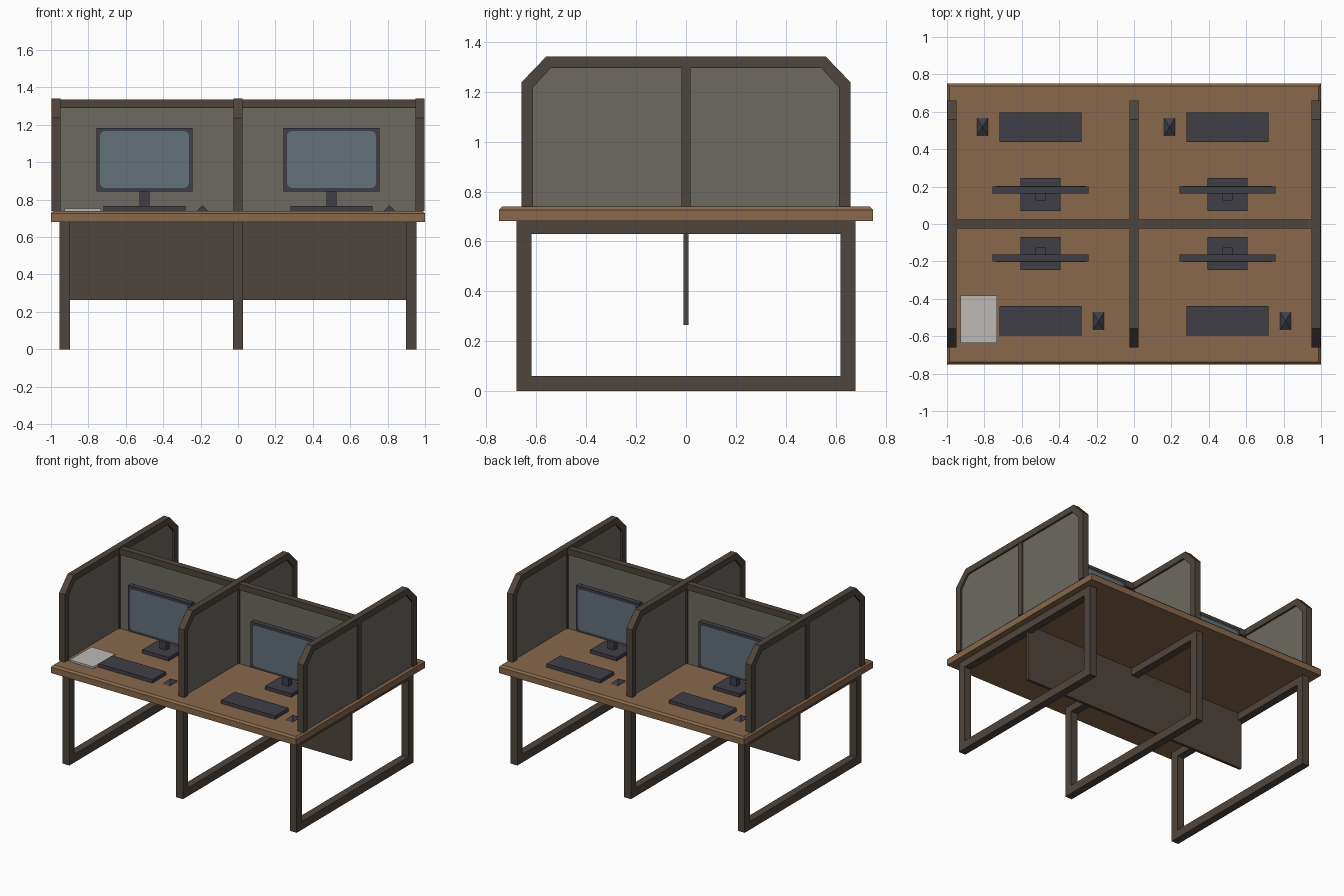
import bpy, bmesh, math
from mathutils import Matrix, Vector

if "Cube" in bpy.data.objects:
    bpy.data.objects.remove(bpy.data.objects["Cube"])


def material(name, rgb):
    lin = [((c / 255 + 0.055) / 1.055) ** 2.4 for c in rgb] + [1]
    m = bpy.data.materials.new(name)
    m.use_nodes = True
    m.diffuse_color = lin
    bsdf = m.node_tree.nodes["Principled BSDF"]
    bsdf.inputs["Base Color"].default_value = lin
    bsdf.inputs["Roughness"].default_value = 0.8
    return m


WOOD = material("desk wood", (137, 104, 76))
FRAME = material("dark brown frame", (79, 69, 61))
FABRIC = material("grey divider panel", (109, 105, 97))
PLASTIC = material("charcoal plastic", (64, 63, 71))
GLASS = material("blue grey screen", (98, 114, 122))
PAPER = material("white paper", (188, 185, 182))


def finish(name, bm, mat, matrix=None):
    bmesh.ops.recalc_face_normals(bm, faces=bm.faces)
    if matrix:
        bm.transform(matrix)
    me = bpy.data.meshes.new(name)
    bm.to_mesh(me)
    bm.free()
    me.materials.append(mat)
    ob = bpy.data.objects.new(name, me)
    bpy.context.collection.objects.link(ob)
    return ob


def box(name, x, y, z, mat, matrix=None):
    """Box between the given (low, high) limits."""
    bm = bmesh.new()
    bmesh.ops.create_cube(bm, size=1)
    for v in bm.verts:
        v.co = [(a + b) / 2 + c * (b - a) for (a, b), c in zip((x, y, z), v.co)]
    return finish(name, bm, mat, matrix)


def prism(name, points, depth, mat, matrix=None):
    """Extrude a closed outline of 3D points along a depth vector."""
    bm = bmesh.new()
    face = bm.faces.new([bm.verts.new(p) for p in points])
    new = bmesh.ops.extrude_face_region(bm, geom=[face], use_keep_orig=True)["geom"]
    verts = [v for v in new if isinstance(v, bmesh.types.BMVert)]
    bmesh.ops.translate(bm, verts=verts, vec=Vector(depth))
    return finish(name, bm, mat, matrix)


TOP = 0.74

# Desk top with a chamfered upper edge
bm = bmesh.new()
bmesh.ops.create_cube(bm, size=1)
for v in bm.verts:
    v.co = (v.co.x * 2, v.co.y * 1.5, 0.711 + v.co.z * 0.058)
upper = [e for e in bm.edges if all(v.co.z > 0.72 for v in e.verts)]
bmesh.ops.bevel(bm, geom=upper, offset=0.013, segments=1, affect='EDGES')
finish("desk_top", bm, WOOD)

# Leg frames: closed rectangular loops
for label, x in (("right", -0.927), ("middle", 0), ("left", 0.927)):
    span = (x - 0.028, x + 0.028)
    for side, s in (("front", -1), ("back", 1)):
        box(f"{label}_{side}_leg", span, sorted((s * 0.62, s * 0.68)), (0, 0.682), FRAME)
    box(f"{label}_foot_bar", span, (-0.62, 0.62), (0, 0.061), FRAME)
    box(f"{label}_top_bar", span, (-0.62, 0.62), (0.63, 0.682), FRAME)

# Hanging privacy panel below the desk
box("privacy_panel", (-0.927, 0.927), (-0.01, 0.01), (0.265, 0.682), FRAME)

# Side dividers: chamfered arch frame around a thin panel
half_outer = [(0.66, TOP), (0.66, 1.238), (0.56, 1.342)]
half_inner = [(0.614, TOP), (0.614, 1.217), (0.542, 1.296)]


def arch(half):
    return half + [(-y, z) for y, z in reversed(half)]


for label, x in (("right", -0.973), ("middle", 0), ("left", 0.973)):
    outline = arch(half_outer) + arch(half_inner)[::-1]
    prism(f"{label}_divider_frame", [(x - 0.024, y, z) for y, z in outline],
          (0.048, 0, 0), FRAME)
    prism(f"{label}_divider_panel", [(x - 0.01, y, z) for y, z in arch(half_inner)],
          (0.02, 0, 0), FABRIC)
    box(f"{label}_divider_post", (x - 0.02, x + 0.02), (-0.019, 0.019), (TOP, 1.296), FRAME)

# Long divider between the front and back desks
for label, s in (("right", -1), ("left", 1)):
    span = sorted((s * 0.024, s * 0.95))
    box(f"{label}_centre_panel", span, (-0.01, 0.01), (TOP, 1.29), FABRIC)
    box(f"{label}_centre_rail", span, (-0.023, 0.023), (1.29, 1.335), FRAME)


def rounded_rect(x, z0, z1, r, y):
    pts = []
    corners = [(x - r, z1 - r), (r - x, z1 - r), (r - x, z0 + r), (x - r, z0 + r)]
    for i, (cx, cz) in enumerate(corners):
        for k in range(4):
            a = math.radians(i * 90 + k * 30)
            pts.append((cx + r * math.cos(a), y, cz + r * math.sin(a)))
    return pts


# One workstation, facing -y, placed by a matrix
def workstation(label, m):
    box(f"{label}_monitor_body", (-0.257, 0.257), (-0.2, -0.162), (0.845, 1.184), PLASTIC, m)
    prism(f"{label}_monitor_screen", rounded_rect(0.238, 0.863, 1.166, 0.025, -0.2),
          (0, -0.002, 0), GLASS, m)
    box(f"{label}_monitor_neck", (-0.027, 0.027), (-0.162, -0.125), (0.765, 0.95), PLASTIC, m)
    box(f"{label}_monitor_base", (-0.108, 0.108), (-0.247, -0.07), (TOP, 0.766), PLASTIC, m)
    box(f"{label}_keyboard", (-0.22, 0.22), (-0.595, -0.438), (TOP, 0.766), PLASTIC, m)
    # Mouse: low four-sided pyramid
    bm = bmesh.new()
    base = [bm.verts.new((0.31 + sx * 0.03, -0.519 + sy * 0.049, TOP))
            for sx, sy in ((-1, -1), (1, -1), (1, 1), (-1, 1))]
    tip = bm.verts.new((0.31, -0.519, 0.769))
    bm.faces.new(base)
    for i in range(4):
        bm.faces.new((base[i], base[(i + 1) % 4], tip))
    finish(f"{label}_mouse", bm, PLASTIC, m)


for side, x in (("right", -0.5), ("left", 0.5)):
    place = Matrix.Translation((x, 0, 0))
    workstation(f"front_{side}", place)
    workstation(f"back_{side}", place @ Matrix.Rotation(math.pi, 4, 'Z'))

# Paper stack on the front right desk
box("paper_stack", (-0.927, -0.733), (-0.635, -0.383), (TOP, 0.754), PAPER)
